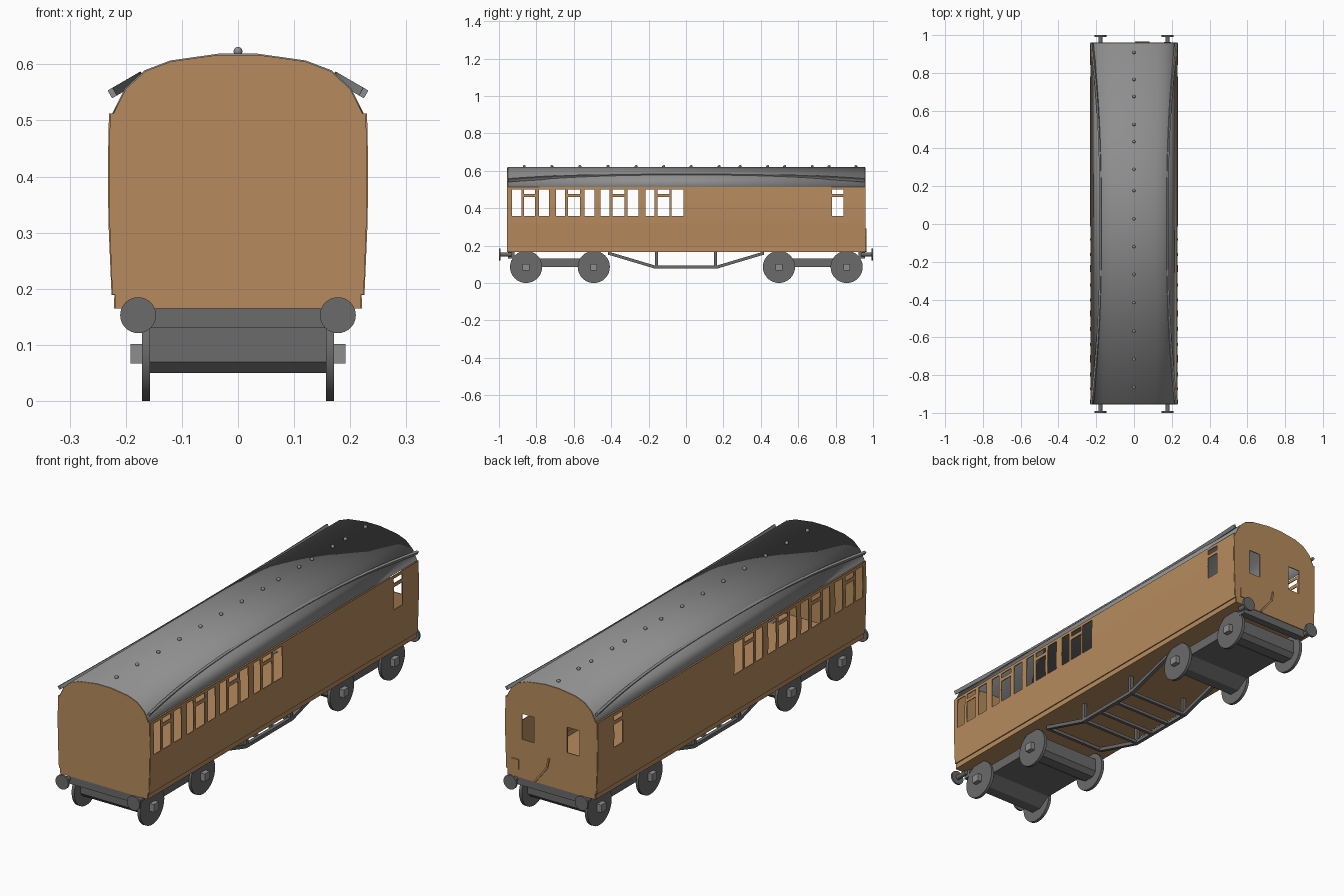
import bpy, bmesh, math
from mathutils import Vector, Matrix

if "Cube" in bpy.data.objects:
    bpy.data.objects.remove(bpy.data.objects["Cube"])

def mat(name, r, g, b):
    m = bpy.data.materials.new(name)
    m.diffuse_color = (r, g, b, 1)
    m.use_nodes = True
    m.node_tree.nodes["Principled BSDF"].inputs["Base Color"].default_value = m.diffuse_color
    return m

TAN = mat("tan_paint", 0.47, 0.26, 0.11)
ROOF = mat("roof_grey", 0.27, 0.27, 0.27)
DARK = mat("dark_grey", 0.145, 0.145, 0.145)
Y0, Y1 = -0.953, 0.957

def finish(bm, name, m, smooth=False):
    bmesh.ops.recalc_face_normals(bm, faces=bm.faces[:])
    me = bpy.data.meshes.new(name)
    bm.to_mesh(me)
    bm.free()
    me.materials.append(m)
    ob = bpy.data.objects.new(name, me)
    bpy.context.collection.objects.link(ob)
    if smooth:
        bpy.ops.object.select_all(action='DESELECT')
        ob.select_set(True)
        bpy.context.view_layer.objects.active = ob
        bpy.ops.object.shade_smooth_by_angle(angle=math.radians(30))
    return ob

def box(name, lo, hi, m):
    lo, hi = Vector(lo), Vector(hi)
    bm = bmesh.new()
    M = Matrix.Translation((lo + hi) / 2) @ Matrix.Diagonal((*(hi - lo), 1))
    bmesh.ops.create_cube(bm, size=1, matrix=M)
    return finish(bm, name, m)

def beam(name, a, b, w, m):
    a, b = Vector(a), Vector(b)
    d = b - a
    bm = bmesh.new()
    M = (Matrix.Translation((a + b) / 2) @ d.to_track_quat('Z', 'Y').to_matrix().to_4x4()
         @ Matrix.Diagonal((w, w, d.length, 1)))
    bmesh.ops.create_cube(bm, size=1, matrix=M)
    return finish(bm, name, m)

def cylinder(name, a, b, r, m, n=32):
    a, b = Vector(a), Vector(b)
    d = b - a
    bm = bmesh.new()
    M = Matrix.Translation((a + b) / 2) @ d.to_track_quat('Z', 'Y').to_matrix().to_4x4()
    bmesh.ops.create_cone(bm, cap_ends=True, segments=n, radius1=r, radius2=r, depth=d.length, matrix=M)
    return finish(bm, name, m, True)

def loft(rings, closed=True):
    """Join rings of points into a skin, capped when closed."""
    bm = bmesh.new()
    rows = [[bm.verts.new(p) for p in r] for r in rings]
    n = len(rows[0])
    for r, s in zip(rows, rows[1:]):
        for i in range(n if closed else n - 1):
            j = (i + 1) % n
            bm.faces.new((r[i], r[j], s[j], s[i]))
    if closed:
        bm.faces.new(rows[0])
        bm.faces.new(rows[-1])
    return bm

def cut_windows(bm, axis, rects):
    """Slice along each rectangle (lo, hi, z0, z1) and remove the faces inside."""
    for k in (axis, 2):
        vals = {v for r in rects for v in (r[:2] if k == axis else r[2:])}
        no = [0, 0, 0]
        no[k] = 1
        for v in vals:
            bmesh.ops.bisect_plane(bm, geom=bm.verts[:] + bm.edges[:] + bm.faces[:],
                                   plane_co=Vector(no) * v, plane_no=no)
    dead = []
    for f in bm.faces:
        c = f.calc_center_median()
        if any(r[0] < c[axis] < r[1] and r[2] < c.z < r[3] for r in rects):
            dead.append(f)
    bmesh.ops.delete(bm, geom=dead, context='FACES')

def thicken(ob, t):
    s = ob.modifiers.new("thickness", 'SOLIDIFY')
    s.thickness = t
    s.offset = 0

# Half cross-section of the coach, bottom to roof centre
SIDE = [(.219, .165), (.219, .19), (.224, .19), (.229, .32), (.230, .42), (.228, .512)]
TOP = [(.222, .512), (.200, .556), (.165, .588), (.120, .605), (.035, .617)]

# Side walls with windows; doors have a small light above the main pane
plain = [(-.93, -.88), (-.786, -.732), (-.694, -.646), (-.544, -.49),
         (-.458, -.41), (-.314, -.255), (-.217, -.169), (-.078, -.013)]
doors = [(-.866, -.807), (-.63, -.566), (-.394, -.33), (-.153, -.088), (.78, .842)]
rects = []
for a, b in plain:
    rects += [(a, b, .359, .477), (a, b, .477, .499), (a, b, .461, .477), (a, b, .359, .461)]
for a, b in doors:
    rects += [(a, b, .359, .461), (a, b, .477, .499)]
for s, side in ((1, "right"), (-1, "left")):
    bm = loft([[(s * x, y, z) for x, z in SIDE] for y in (Y0, Y1)], False)
    cut_windows(bm, 1, rects)
    thicken(finish(bm, side + "_side_wall", TAN), .004)

# Roof
arc = TOP + [(-x, z) for x, z in reversed(TOP)]
bm = loft([[(x, y, z) for x, z in arc] for y in (Y0, Y1)], False)
thicken(finish(bm, "roof", ROOF, True), .004)

# End walls, the back one with two windows
half = SIDE + TOP
outline = half + [(-x, z) for x, z in reversed(half)]
for y, name in ((Y0 - .001, "front_end_wall"), (Y1 + .001, "back_end_wall")):
    bm = bmesh.new()
    bm.faces.new([bm.verts.new((x, y, z)) for x, z in outline])
    if y > 0:
        cut_windows(bm, 0, [(.085, .145, .34, .455), (-.14, -.08, .34, .455)])
    thicken(finish(bm, name, TAN), .004)

# Floor, and fittings on the back end
box("floor", (-.218, Y0, .165), (.218, Y1, .17), TAN)
box("back_end_plate", (.16, Y1, .2), (.195, Y1 + .007, .245), TAN)
pipe = [(.01, Y1 + .004, .29), (.02, Y1 + .004, .245), (.08, Y1 + .004, .168)]
for a, b in zip(pipe, pipe[1:]):
    beam("back_end_pipe", a, b, .008, TAN)

# Bowed rain strips on the roof
for s in (1, -1):
    rings = []
    for i in range(25):
        y = Y0 + (Y1 - Y0) * i / 24
        t = abs(2 * i / 24 - 1) ** 2.5
        c = Vector((.174 + .050 * t, y, .578 - .029 * t))
        u, v = Vector((.866, 0, -.5)) * .005, Vector((.5, 0, .866)) * .008
        rings.append([(s * p.x, p.y, p.z) for p in (c + u + v, c + u - v, c - u - v, c - u + v)])
    finish(loft(rings), "rain_strip", ROOF)

# Roof ventilators
for y in (.908, .765, .675, .527, .436, .289, .177, .027, -.12, -.267, -.417, -.567, -.717, -.865):
    bm = bmesh.new()
    bmesh.ops.create_uvsphere(bm, u_segments=12, v_segments=8, radius=.008,
                              matrix=Matrix.Translation((0, y, .623)))
    finish(bm, "roof_ventilator", ROOF, True)

# Headstocks and buffers
for e, y in ((-1, Y0), (1, Y1)):
    box("headstock", (-.172, y - e * .035, .13), (.172, y, .165), DARK)
    for x in (-.178, .178):
        cylinder("buffer_shaft", (x, y - e * .02, .153), (x, e * .994, .153), .011, DARK, 16)
        cylinder("buffer_head", (x, e * .991, .153), (x, e * 1.0, .153), .032, DARK)

# Bogies: frame, wheels and axle boxes
frame = [(-.225, .13), (-.225, .07), (-.205, .05), (-.155, .05), (-.10, .086)]
frame += [(-y, z) for y, z in reversed(frame)]
for c in (-.674, .678):
    finish(loft([[(x, c + y, z) for y, z in frame] for x in (-.16, .16)]), "bogie_frame", DARK)
    for y in (c - .181, c + .181):
        for s in (1, -1):
            cylinder("wheel", (s * .157, y, .086), (s * .171, y, .086), .086, DARK)
            box("axle_box", (min(s * .17, s * .192), y - .018, .067),
                (max(s * .17, s * .192), y + .018, .102), ROOF)

# Underframe trusses with posts and cross bars
path = [(-.41, .158), (-.165, .085), (.165, .085), (.41, .158)]
for x in (-.15, .15):
    for (ya, za), (yb, zb) in zip(path, path[1:]):
        beam("truss_rod", (x, ya, za), (x, yb, zb), .016, DARK)
    for y in (-.158, .158):
        beam("truss_post", (x, y, .08), (x, y, .166), .016, DARK)
for y, z in ((-.41, .158), (-.16, .085), (-.055, .085), (.055, .085), (.16, .085), (.41, .158)):
    beam("truss_cross_bar", (-.15, y, z), (.15, y, z), .014, DARK)
